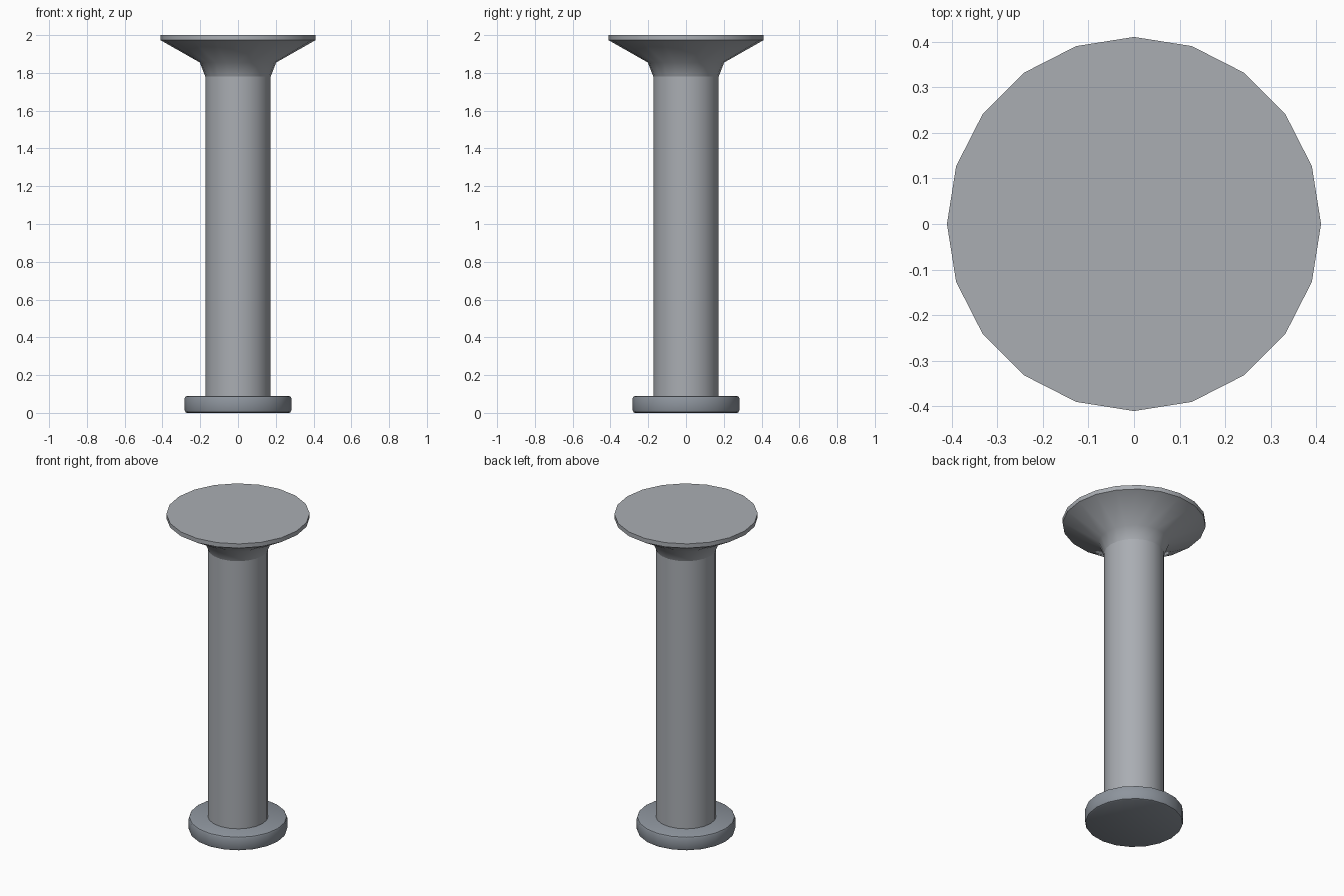
import bpy, math

if "Cube" in bpy.data.objects:
    bpy.data.objects.remove(bpy.data.objects["Cube"])

SIDES = 20


def material(name, rgb):
    m = bpy.data.materials.new(name)
    m.diffuse_color = (*rgb, 1.0)
    m.use_nodes = True
    m.node_tree.nodes["Principled BSDF"].inputs["Base Color"].default_value = m.diffuse_color
    return m


def turned(name, profile, mat, angle):
    """Lathe (radius, z) rings into a closed, capped solid."""
    verts, faces = [], []
    for r, z in profile:
        for i in range(SIDES):
            a = math.tau * i / SIDES
            verts.append((r * math.cos(a), r * math.sin(a), z))
    for k in range(len(profile) - 1):
        for i in range(SIDES):
            j = (i + 1) % SIDES
            a, b = k * SIDES, (k + 1) * SIDES
            faces.append((a + i, a + j, b + j, b + i))
    faces.append(tuple(reversed(range(SIDES))))
    top = (len(profile) - 1) * SIDES
    faces.append(tuple(range(top, top + SIDES)))
    me = bpy.data.meshes.new(name)
    me.from_pydata(verts, [], faces)
    me.materials.append(mat)
    ob = bpy.data.objects.new(name, me)
    bpy.context.collection.objects.link(ob)
    bpy.ops.object.select_all(action='DESELECT')
    ob.select_set(True)
    bpy.context.view_layer.objects.active = ob
    bpy.ops.object.shade_smooth_by_angle(angle=math.radians(angle))
    return ob


stone = material("light_grey_stone", (0.40, 0.42, 0.45))
dark = material("slate_grey_stone", (0.27, 0.30, 0.34))

# round plinth with softened rims
turned("base", [(0.27, 0.0), (0.278, 0.004), (0.282, 0.012),
                (0.282, 0.078), (0.278, 0.086), (0.27, 0.09)], dark, 35)
# straight column
turned("shaft", [(0.173, 0.085), (0.173, 1.78)], stone, 30)
# flared head with thin flat rim
turned("capital", [(0.173, 1.78), (0.202, 1.855), (0.41, 1.973), (0.41, 2.0)],
       stone, 45)
